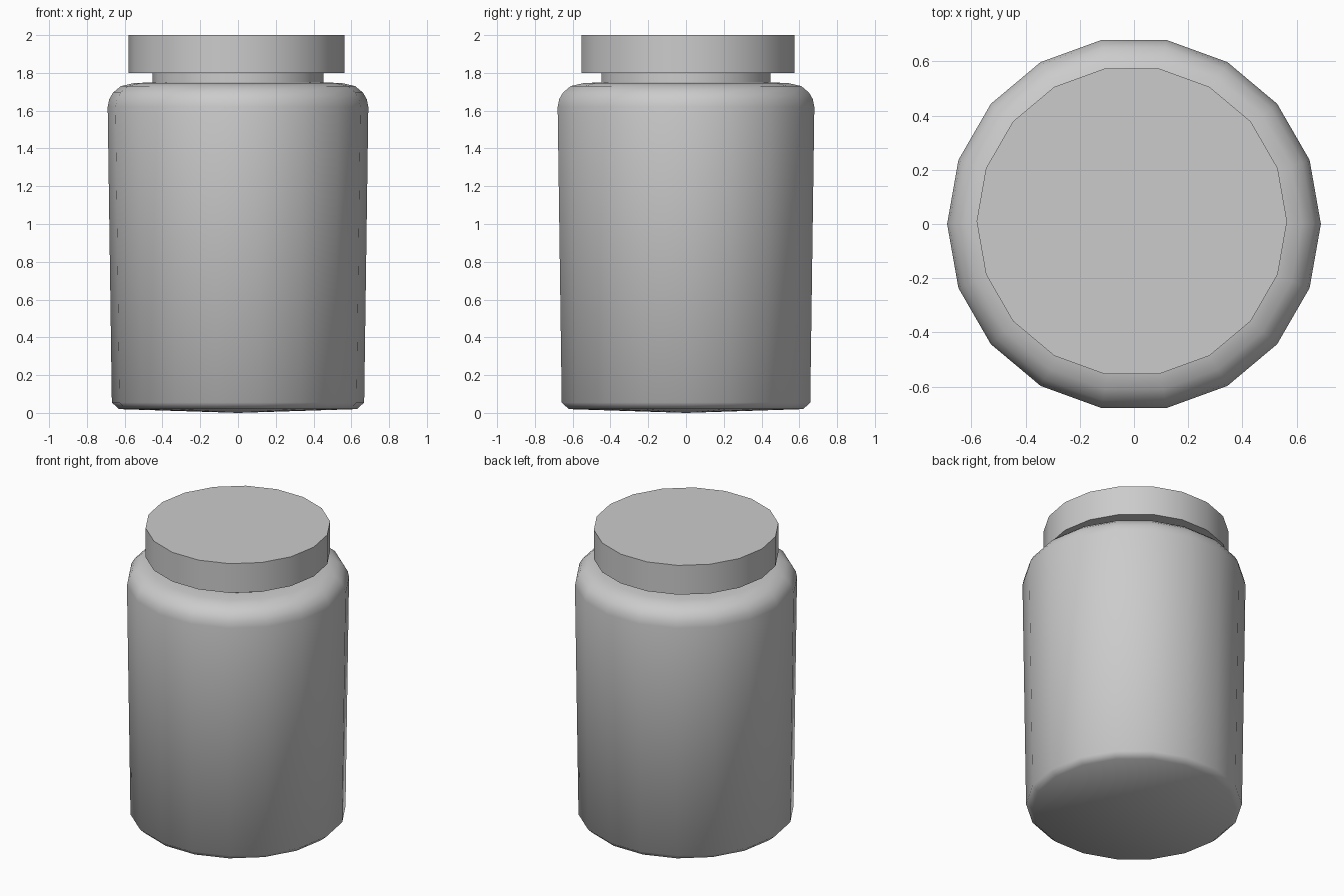
import bpy, bmesh
from math import cos, sin, pi, radians

if "Cube" in bpy.data.objects:
    bpy.data.objects.remove(bpy.data.objects["Cube"])

SIDES = 18


def lathe(name, profile, cx=0.0, cy=0.0, angle=40):
    """Revolve (radius, z) points around a vertical axis; radius 0 makes a pole."""
    bm = bmesh.new()
    rings = []
    for r, z in profile:
        if r == 0:
            rings.append([bm.verts.new((cx, cy, z))] * SIDES)
        else:
            rings.append([bm.verts.new((cx + r * cos(2 * pi * i / SIDES),
                                        cy + r * sin(2 * pi * i / SIDES), z))
                          for i in range(SIDES)])
    for a, b in zip(rings, rings[1:]):
        for i in range(SIDES):
            j = (i + 1) % SIDES
            corners = dict.fromkeys((a[i], a[j], b[j], b[i]))
            bm.faces.new(list(corners))
    # Flat end caps for open profiles
    for ring, (r, z) in ((rings[0], profile[0]), (rings[-1], profile[-1])):
        if r > 0:
            bm.faces.new(ring)
    bmesh.ops.recalc_face_normals(bm, faces=bm.faces)
    mesh = bpy.data.meshes.new(name)
    bm.to_mesh(mesh)
    bm.free()
    obj = bpy.data.objects.new(name, mesh)
    bpy.context.collection.objects.link(obj)
    bpy.ops.object.select_all(action='DESELECT')
    obj.select_set(True)
    bpy.context.view_layer.objects.active = obj
    bpy.ops.object.shade_smooth_by_angle(angle=radians(angle))
    return obj


# Jar body: slightly bulging base, tapered wall, rounded shoulder
lathe("jar_body", [(0, 0.0), (0.63, 0.02), (0.668, 0.055), (0.69, 1.62),
                   (0.682, 1.66), (0.662, 1.695), (0.62, 1.73),
                   (0.55, 1.746), (0.45, 1.75)], angle=80)

# Neck between shoulder and lid
lathe("neck", [(0.453, 1.74), (0.453, 1.81)])

# Lid, set very slightly off centre
lathe("lid", [(0.573, 1.80), (0.573, 2.0)], cx=-0.008, cy=0.01)
